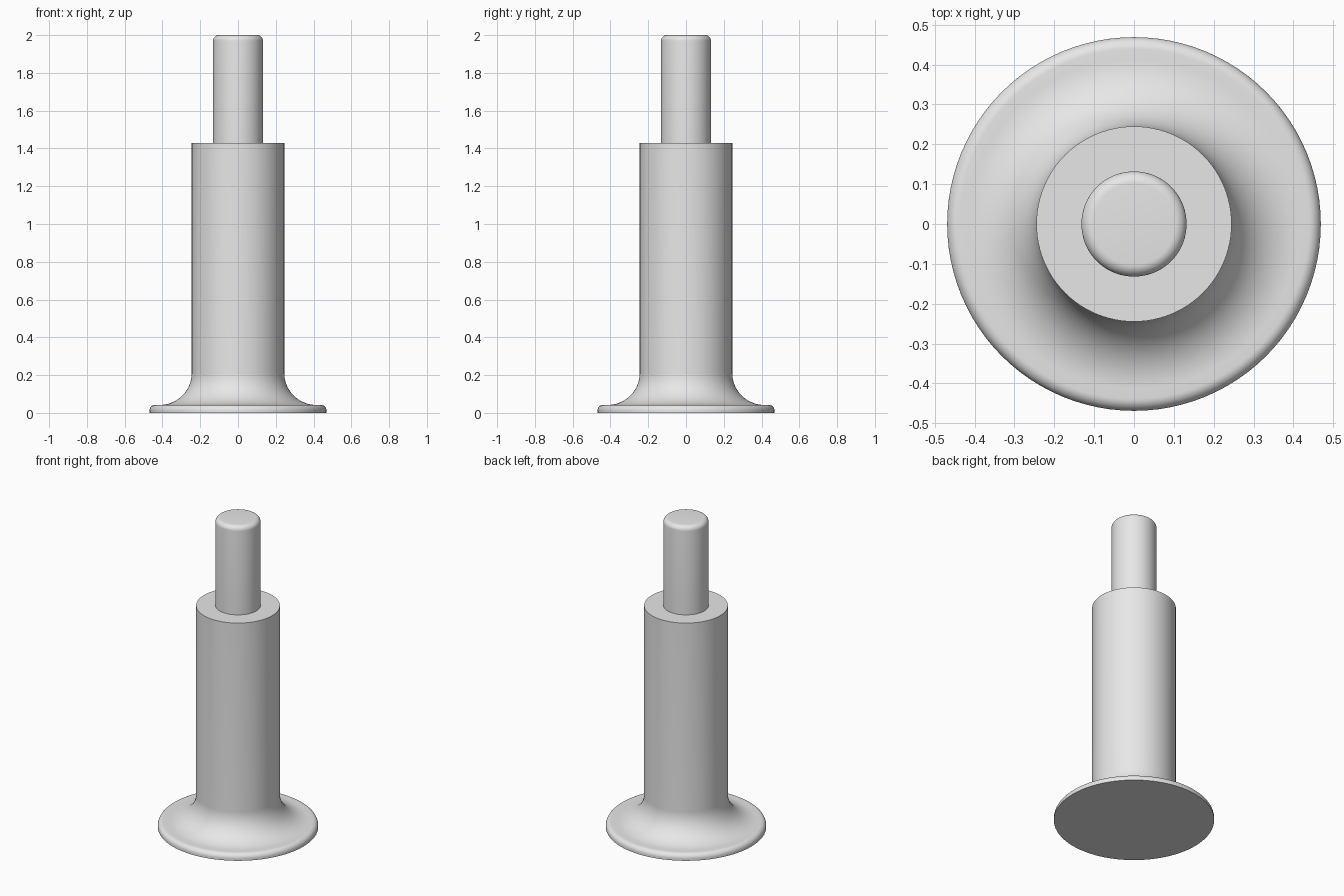
import bpy, bmesh, math

if "Cube" in bpy.data.objects:
    bpy.data.objects.remove(bpy.data.objects["Cube"])

SEGMENTS = 96


def arc(cx, cz, r, start, end, steps):
    """Profile points along an arc, angles in degrees."""
    points = []
    for i in range(steps + 1):
        a = math.radians(start + (end - start) * i / steps)
        points.append((cx + r * math.cos(a), cz + r * math.sin(a)))
    return points


# Half profile (radius, height) from the base centre to the pin tip
profile = [(0, 0), (0.469, 0)]
profile += arc(0.439, 0.012, 0.03, 0, 90, 8)         # rounded flange rim
profile += arc(0.415, 0.212, 0.17, 270, 180, 18)     # concave flare into sleeve
profile += [(0.245, 1.43), (0.132, 1.43)]            # sleeve and shoulder
profile += arc(0.102, 1.97, 0.03, 0, 90, 8)          # rounded pin tip
profile += [(0, 2)]

# Revolve the profile around z
bm = bmesh.new()
verts = [bm.verts.new((r, 0, z)) for r, z in profile]
edges = [bm.edges.new(pair) for pair in zip(verts, verts[1:])]
bmesh.ops.spin(bm, geom=verts + edges, cent=(0, 0, 0), axis=(0, 0, 1),
               angle=math.tau, steps=SEGMENTS, use_merge=False)
bmesh.ops.remove_doubles(bm, verts=bm.verts, dist=0.0001)
bmesh.ops.recalc_face_normals(bm, faces=bm.faces)
mesh = bpy.data.meshes.new("stepped_pin")
bm.to_mesh(mesh)
bm.free()

grey = bpy.data.materials.new("light grey")
grey.diffuse_color = (0.8, 0.8, 0.8, 1)
grey.use_nodes = True
grey.node_tree.nodes["Principled BSDF"].inputs["Base Color"].default_value = grey.diffuse_color
mesh.materials.append(grey)

pin = bpy.data.objects.new("stepped_pin", mesh)
bpy.context.collection.objects.link(pin)
bpy.context.view_layer.objects.active = pin
pin.select_set(True)
bpy.ops.object.shade_smooth_by_angle(angle=math.radians(35))
